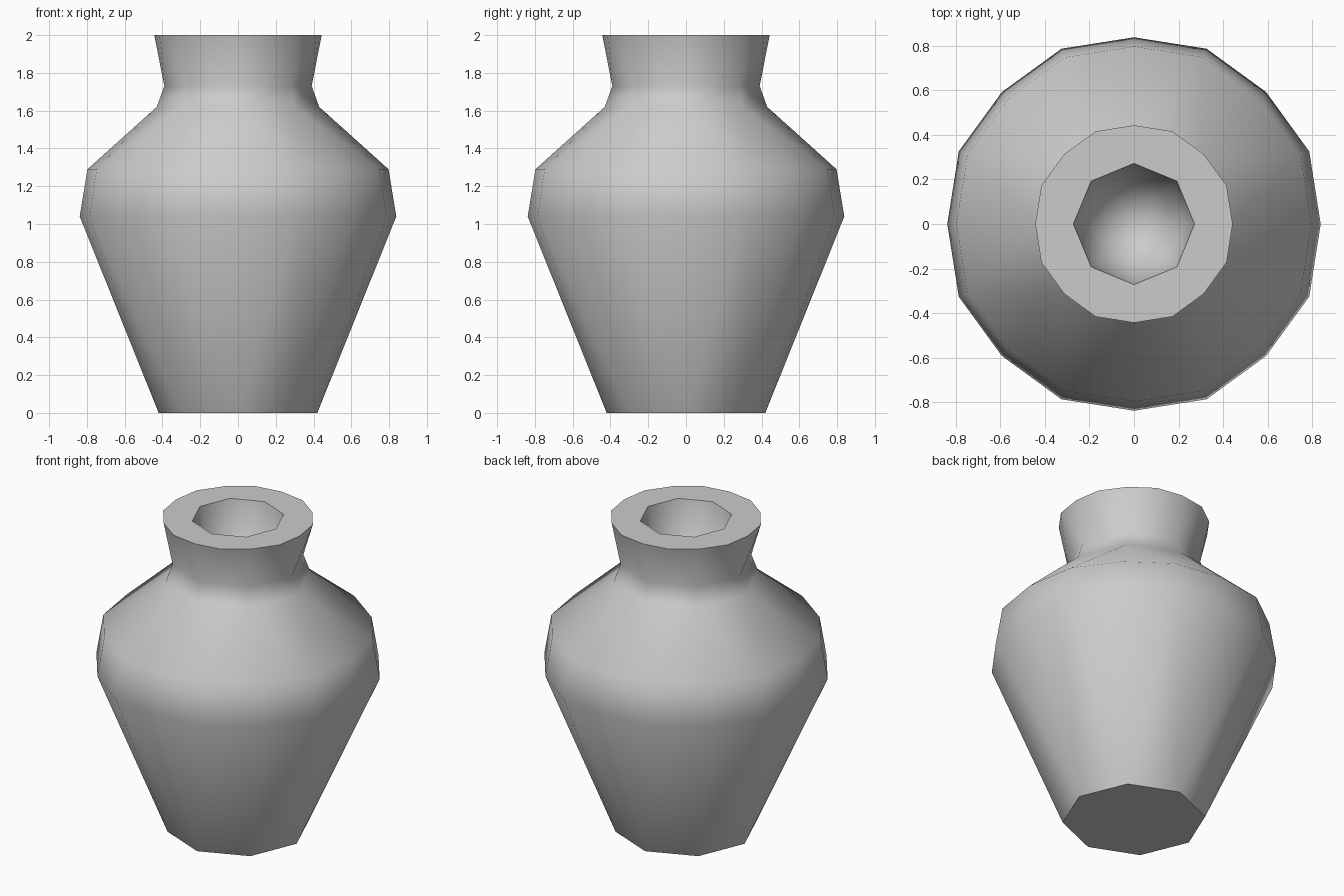
import bpy, bmesh, math

cube = bpy.data.objects.get("Cube")
if cube:
    bpy.data.objects.remove(cube, do_unlink=True)

# One plain grey clay
clay = bpy.data.materials.new("grey clay")
clay.use_nodes = True
grey = (0.6, 0.6, 0.6, 1)
clay.diffuse_color = grey
clay.node_tree.nodes["Principled BSDF"].inputs["Base Color"].default_value = grey

# Rings from foot to rim, then down into the mouth: radius, height, sides
PROFILE = [(0.42, 0, 8), (0.838, 1.04, 16), (0.797, 1.29, 16), (0.43, 1.62, 8),
           (0.39, 1.73, 8), (0.443, 2, 16), (0.272, 2, 8), (0.235, 1.8, 8), (0.13, 1.67, 8)]

bm = bmesh.new()


def ring(radius, z, sides):
    verts = []
    for i in range(sides):
        a = math.tau * i / sides
        # the in-between corners of the finer rings bulge slightly
        r = radius * (1.016 if sides == 16 and i % 2 else 1)
        verts.append(bm.verts.new((r * math.cos(a), r * math.sin(a), z)))
    return verts


def bridge(a, b):
    n, m = len(a), len(b)
    if n == m:
        for i in range(n):
            j = (i + 1) % n
            bm.faces.new((a[i], a[j], b[j], b[i]))
        return
    # fan each coarse side onto two fine sides
    few, many = (a, b) if n < m else (b, a)
    for i in range(len(few)):
        j = (i + 1) % len(few)
        p, q, r = many[2 * i], many[2 * i + 1], many[2 * j]
        bm.faces.new((few[i], q, p))
        bm.faces.new((few[i], few[j], q))
        bm.faces.new((few[j], r, q))


rings = [ring(*p) for p in PROFILE]
for lower, upper in zip(rings, rings[1:]):
    bridge(lower, upper)

# Flat foot and the rounded bottom of the mouth
bm.faces.new(rings[0])
tip = bm.verts.new((0, 0, 1.63))
last = rings[-1]
for i in range(len(last)):
    bm.faces.new((last[i], last[(i + 1) % len(last)], tip))

bmesh.ops.recalc_face_normals(bm, faces=bm.faces)
mesh = bpy.data.meshes.new("vase")
bm.to_mesh(mesh)
bm.free()
mesh.materials.append(clay)

vase = bpy.data.objects.new("vase", mesh)
bpy.context.collection.objects.link(vase)
bpy.ops.object.select_all(action="DESELECT")
vase.select_set(True)
bpy.context.view_layer.objects.active = vase
bpy.ops.object.shade_smooth_by_angle(angle=math.radians(60))
